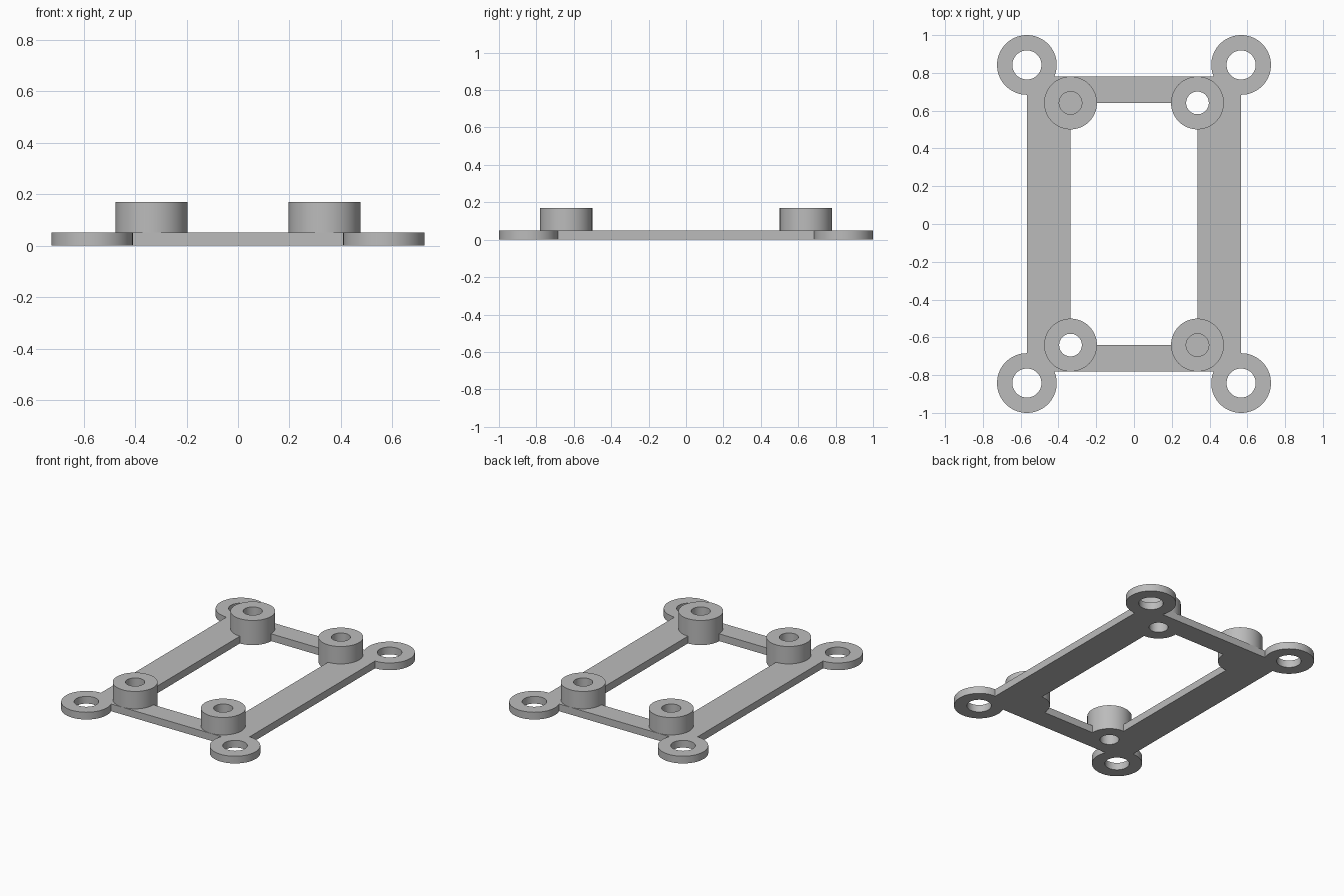
import bpy
import bmesh
import math

if "Cube" in bpy.data.objects:
    bpy.data.objects.remove(bpy.data.objects["Cube"], do_unlink=True)

BASE_H, TOP_H = 0.05, 0.17
CORNERS = [(sx, sy) for sx in (-1, 1) for sy in (-1, 1)]
EAR_X, EAR_Y, EAR_R, EAR_HOLE = 0.567, 0.842, 0.158, 0.077
BOSS_X, BOSS_Y, BOSS_R, BOSS_HOLE = 0.336, 0.641, 0.14, 0.06

grey = bpy.data.materials.new("plain grey")
grey.use_nodes = True
COLOUR = (0.5, 0.5, 0.5, 1)
grey.diffuse_color = COLOUR
grey.node_tree.nodes["Principled BSDF"].inputs["Base Color"].default_value = COLOUR


def box(name, half_x, half_y, z0, z1):
    bpy.ops.mesh.primitive_cube_add(size=2, location=(0, 0, (z0 + z1) / 2))
    ob = bpy.context.object
    ob.name = name
    ob.scale = (half_x, half_y, (z1 - z0) / 2)
    bpy.ops.object.transform_apply(location=True, scale=True)
    return ob


def disc(name, x, y, r, z0, z1):
    bpy.ops.mesh.primitive_cylinder_add(vertices=64, radius=r, depth=z1 - z0,
                                        location=(x, y, (z0 + z1) / 2))
    ob = bpy.context.object
    ob.name = name
    bpy.ops.object.transform_apply(location=True)
    return ob


def combine(target, tool, operation):
    mod = target.modifiers.new("cut", 'BOOLEAN')
    mod.operation = operation
    mod.solver = 'EXACT'
    mod.object = tool
    bpy.context.view_layer.objects.active = target
    bpy.ops.object.modifier_apply(modifier=mod.name)
    bpy.data.objects.remove(tool, do_unlink=True)


def finish(ob):
    ob.data.materials.clear()
    ob.data.materials.append(grey)
    bpy.ops.object.select_all(action='DESELECT')
    ob.select_set(True)
    bpy.context.view_layer.objects.active = ob
    bpy.ops.object.shade_smooth_by_angle(angle=math.radians(30))


def collar(name, x, y):
    # Open-bottomed tube spun from its wall profile
    bm = bmesh.new()
    profile = [(BOSS_R, BASE_H), (BOSS_R, TOP_H), (BOSS_HOLE, TOP_H), (BOSS_HOLE, BASE_H)]
    verts = [bm.verts.new((r, 0, z)) for r, z in profile]
    edges = [bm.edges.new(pair) for pair in zip(verts, verts[1:])]
    bmesh.ops.spin(bm, geom=verts + edges, cent=(0, 0, 0), axis=(0, 0, 1),
                   angle=math.tau, steps=64, use_duplicate=False)
    bmesh.ops.remove_doubles(bm, verts=bm.verts, dist=0.0001)
    bmesh.ops.recalc_face_normals(bm, faces=bm.faces)
    # The top ring tells which way the shell is oriented
    bm.normal_update()
    if any(f.normal.z < -0.5 for f in bm.faces):
        bmesh.ops.reverse_faces(bm, faces=bm.faces)
    mesh = bpy.data.meshes.new(name)
    bm.to_mesh(mesh)
    bm.free()
    ob = bpy.data.objects.new(name, mesh)
    ob.location = (x, y, 0)
    bpy.context.collection.objects.link(ob)
    finish(ob)


# Flat rectangular frame with its opening
frame = box("base_frame", 0.567, 0.782, 0, BASE_H)
combine(frame, box("opening", BOSS_X, BOSS_Y, -0.1, 0.2), 'DIFFERENCE')

# Mounting ears and the pads beneath the collars
for sx, sy in CORNERS:
    combine(frame, disc("ear", sx * EAR_X, sy * EAR_Y, EAR_R, 0, BASE_H), 'UNION')
    combine(frame, disc("pad", sx * BOSS_X, sy * BOSS_Y, BOSS_R, 0, BASE_H), 'UNION')

# Ear holes, and bores through one diagonal pair of pads
for sx, sy in CORNERS:
    combine(frame, disc("ear_hole", sx * EAR_X, sy * EAR_Y, EAR_HOLE, -0.1, 0.2), 'DIFFERENCE')
    if sx == sy:
        combine(frame, disc("bore", sx * BOSS_X, sy * BOSS_Y, BOSS_HOLE, -0.1, 0.2), 'DIFFERENCE')
finish(frame)

# Raised standoff collars
for sx, sy in CORNERS:
    side = "left" if sx > 0 else "right"
    end = "back" if sy > 0 else "front"
    collar(f"standoff_{end}_{side}", sx * BOSS_X, sy * BOSS_Y)
